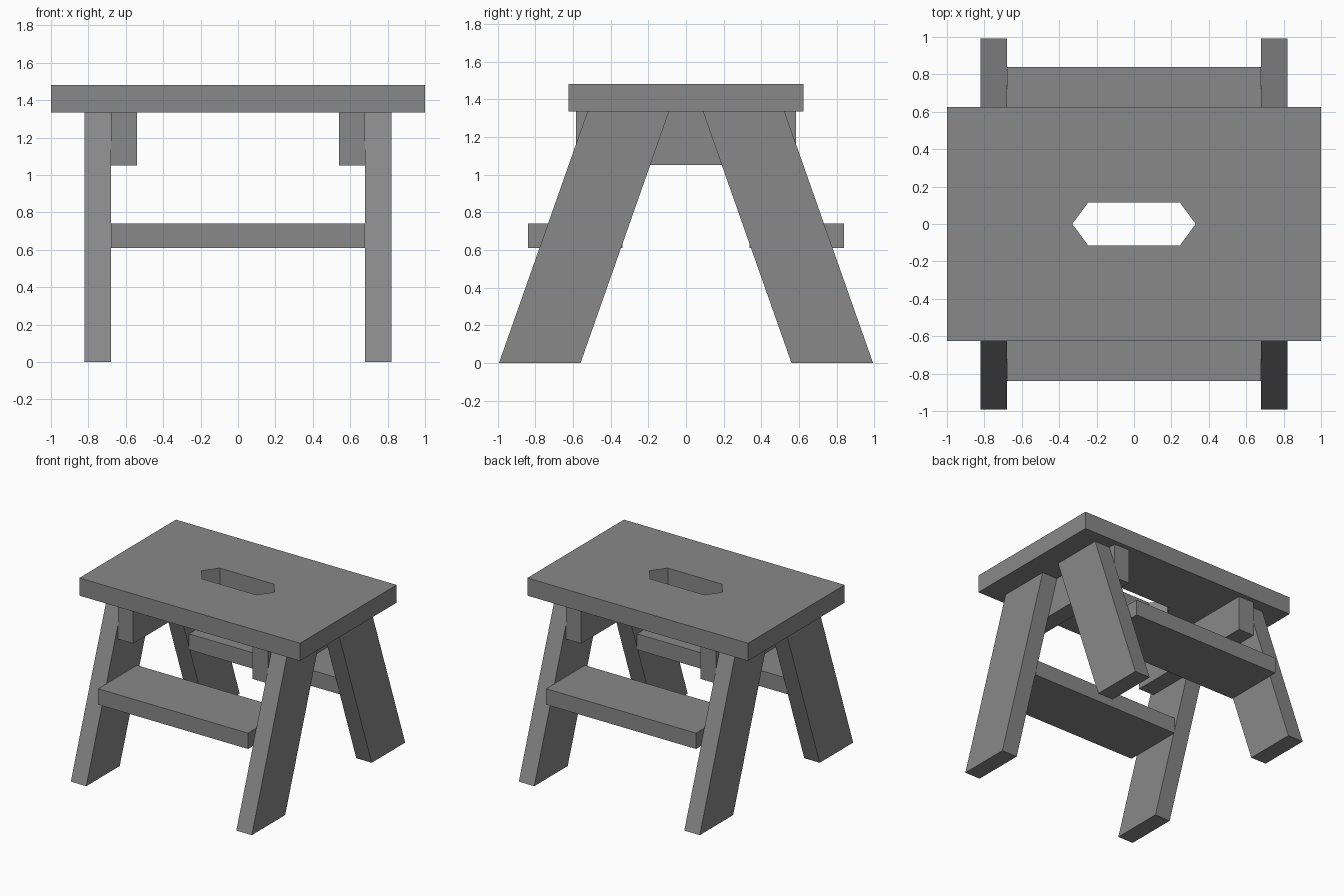
import bpy, bmesh
from mathutils import Vector

cube = bpy.data.objects.get("Cube")
if cube:
    bpy.data.objects.remove(cube, do_unlink=True)

GREY = (0.25, 0.25, 0.25, 1)
grey = bpy.data.materials.new("grey_wood")
grey.use_nodes = True
grey.diffuse_color = GREY
grey.node_tree.nodes["Principled BSDF"].inputs["Base Color"].default_value = GREY


def prism(name, loops, direction):
    """Fill closed outlines (later ones are holes) and extrude them into a solid."""
    bm = bmesh.new()
    edges = []
    for loop in loops:
        verts = [bm.verts.new(p) for p in loop]
        edges += [bm.edges.new((v, verts[i - 1])) for i, v in enumerate(verts)]
    bmesh.ops.triangle_fill(bm, edges=edges, use_beauty=True)
    result = bmesh.ops.extrude_face_region(bm, geom=bm.faces[:], use_keep_orig=True)
    moved = [g for g in result["geom"] if isinstance(g, bmesh.types.BMVert)]
    bmesh.ops.translate(bm, verts=moved, vec=Vector(direction))
    bmesh.ops.recalc_face_normals(bm, faces=bm.faces[:])
    bmesh.ops.dissolve_limit(bm, angle_limit=0.01, verts=bm.verts[:], edges=bm.edges[:])
    mesh = bpy.data.meshes.new(name)
    bm.to_mesh(mesh)
    bm.free()
    mesh.materials.append(grey)
    obj = bpy.data.objects.new(name, mesh)
    bpy.context.collection.objects.link(obj)


def box(name, x0, x1, y0, y1, z0, z1):
    prism(name, [[(x0, y0, z0), (x1, y0, z0), (x1, y1, z0), (x0, y1, z0)]], (0, 0, z1 - z0))


TOP, UNDER = 1.48, 1.335
LEG_IN, LEG_OUT = 0.68, 0.82

# Seat board with a hexagonal hand hole
board = [(-1, -0.625, UNDER), (1, -0.625, UNDER), (1, 0.625, UNDER), (-1, 0.625, UNDER)]
hole = [(-0.33, 0, UNDER), (-0.245, -0.115, UNDER), (0.245, -0.115, UNDER),
        (0.33, 0, UNDER), (0.245, 0.115, UNDER), (-0.245, 0.115, UNDER)]
prism("seat_board", [board, hole], (0, 0, TOP - UNDER))

for side, sx in (("left", 1), ("right", -1)):
    # Cross rail under the seat, inside the legs
    xs = sorted((sx * 0.54, sx * LEG_IN))
    box(side + "_rail", *xs, -0.585, 0.585, 1.05, UNDER)
    # Splayed legs
    for end, sy in (("front", -1), ("back", 1)):
        outline = [(sx * LEG_IN, sy * y, z) for y, z in
                   ((0.56, 0), (0.993, 0), (0.523, UNDER), (0.09, UNDER))]
        prism(f"{end}_{side}_leg", [outline], (sx * (LEG_OUT - LEG_IN), 0, 0))

# Step boards between the legs
for end, sy in (("front", -1), ("back", 1)):
    ys = sorted((sy * 0.337, sy * 0.84))
    box(end + "_step", -LEG_IN, LEG_IN, *ys, 0.61, 0.74)
